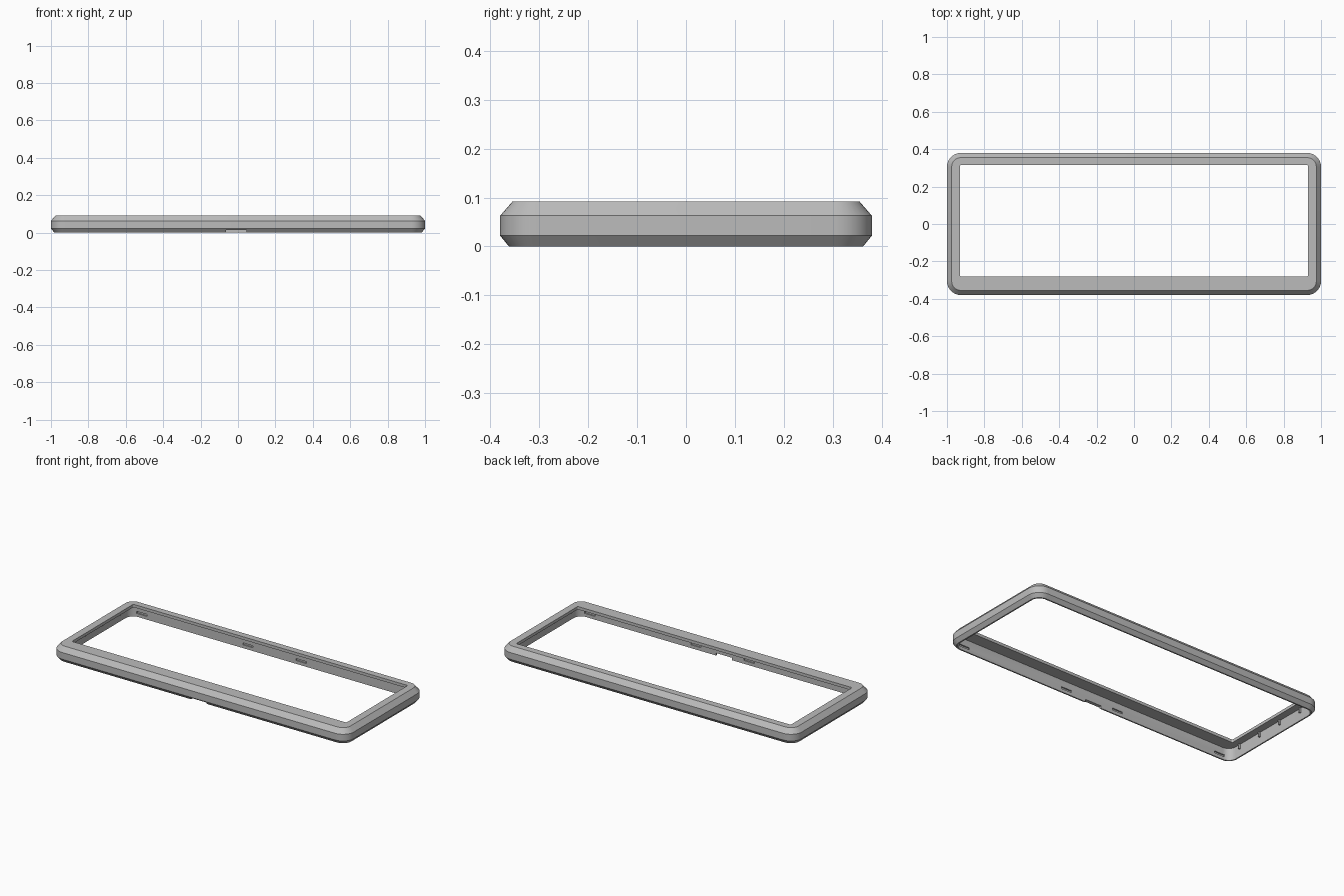
import bpy, bmesh, math

cube = bpy.data.objects.get("Cube")
if cube:
    bpy.data.objects.remove(cube, do_unlink=True)

grey = bpy.data.materials.new("plain_grey")
grey.use_nodes = True
colour = (0.5, 0.5, 0.5, 1)
grey.diffuse_color = colour
grey.node_tree.nodes["Principled BSDF"].inputs["Base Color"].default_value = colour

HALF_X, HALF_Y, CORNER, STEPS = 1.0, 0.38, 0.075, 8


def rounded_rect(x0, x1, y0, y1, r, z):
    """Counter-clockwise outline with the same point count for every size."""
    centres = ((x1 - r, y1 - r), (x0 + r, y1 - r), (x0 + r, y0 + r), (x1 - r, y0 + r))
    points = []
    for i, (cx, cy) in enumerate(centres):
        for k in range(STEPS + 1):
            a = math.pi / 2 * (i + k / STEPS)
            points.append((cx + r * math.cos(a), cy + r * math.sin(a), z))
    return points


def outline(inset, z):
    x, y = HALF_X - inset, HALF_Y - inset
    return rounded_rect(-x, x, -y, y, CORNER - inset, z)


def opening(z):
    return rounded_rect(-0.93, 0.93, -0.28, 0.315, 0.006, z)


def make_object(name, bm):
    mesh = bpy.data.meshes.new(name)
    bmesh.ops.recalc_face_normals(bm, faces=bm.faces)
    bm.to_mesh(mesh)
    bm.free()
    mesh.materials.append(grey)
    obj = bpy.data.objects.new(name, mesh)
    bpy.context.collection.objects.link(obj)
    return obj


def make_boxes(name, boxes):
    bm = bmesh.new()
    for centre, size in boxes:
        verts = bmesh.ops.create_cube(bm, size=1)["verts"]
        bmesh.ops.scale(bm, vec=size, verts=verts)
        bmesh.ops.translate(bm, vec=centre, verts=verts)
    return make_object(name, bm)


# Frame shell: chamfered outer wall, flat top lip, hollow underside
section = [outline(0.018, 0), outline(0, 0.022), outline(0, 0.063), outline(0.025, 0.092),
           opening(0.092), opening(0.074), outline(0.026, 0.074), outline(0.026, 0)]
bm = bmesh.new()
rings = [[bm.verts.new(p) for p in ring] for ring in section]
for a, b in zip(rings, rings[1:] + rings[:1]):
    for i in range(len(a)):
        j = (i + 1) % len(a)
        bm.faces.new((a[i], a[j], b[j], b[i]))
frame = make_object("frame", bm)

# Cable notch in the front wall and shallow clip slots inside the long walls
cuts = [((-0.01, -0.37, 0), (0.11, 0.08, 0.03))]
for side in (-1, 1):
    for x in (-0.9, -0.18, 0.18, 0.9):
        cuts.append(((x, side * 0.354, 0.026), (0.07, 0.016, 0.012)))
cutter = make_boxes("slot_cutter", cuts)
cutter.hide_render = True
cutter.hide_viewport = True
cutter.display_type = 'WIRE'
cut = frame.modifiers.new("slots", 'BOOLEAN')
cut.operation = 'DIFFERENCE'
cut.solver = 'EXACT'
cut.object = cutter

# Small locating ribs under the lip on the short walls
make_boxes("locating_ribs", [((side * 0.97, y, 0.06), (0.014, 0.008, 0.03))
                             for side in (-1, 1) for y in (-0.27, -0.1, 0.07, 0.24)])

# Smooth the rounded corners, keep the chamfer edges sharp
bpy.ops.object.select_all(action='DESELECT')
frame.select_set(True)
bpy.context.view_layer.objects.active = frame
bpy.ops.object.shade_smooth_by_angle(angle=math.radians(25))
